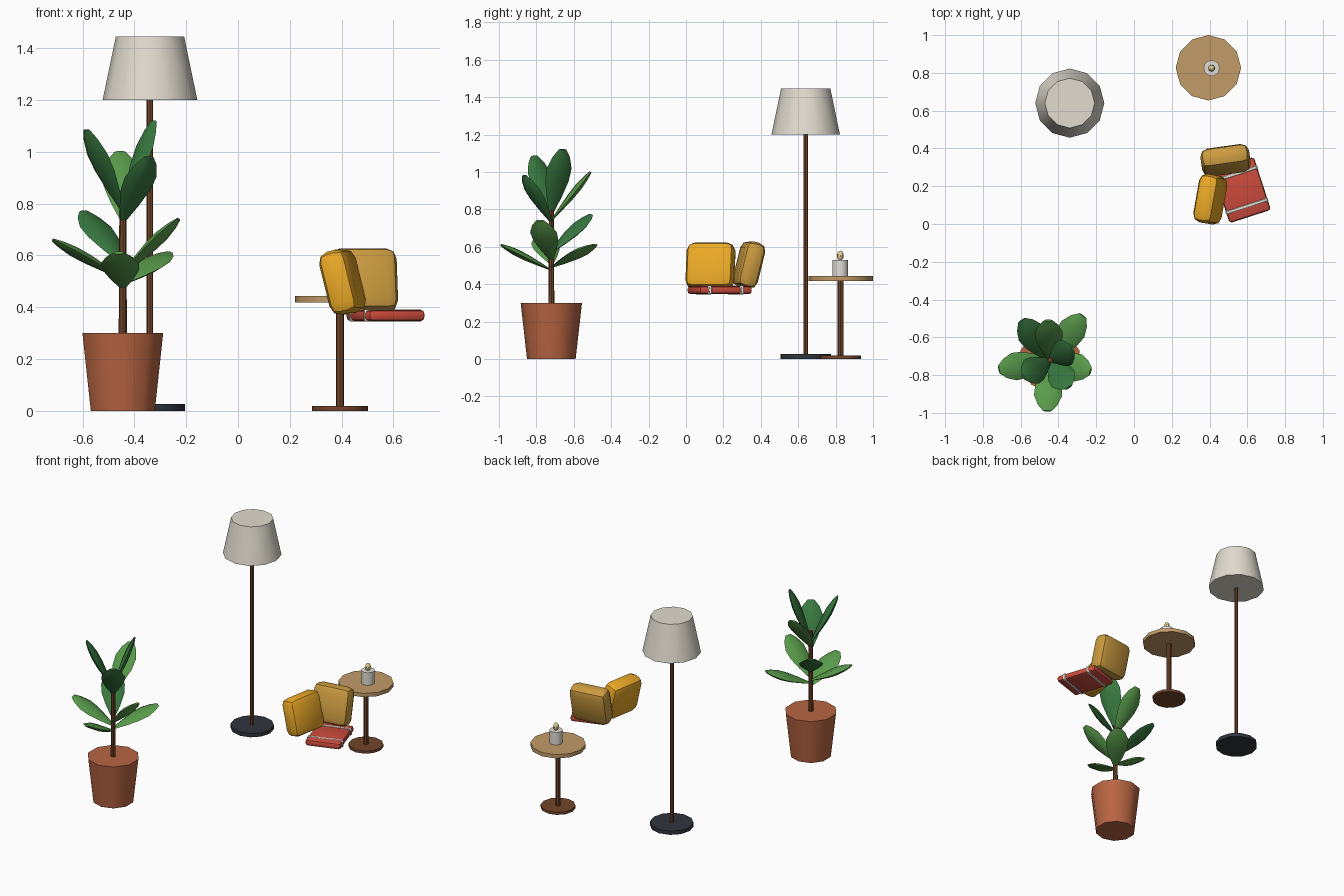
import bpy, bmesh
from math import radians, cos, sin, pi
from mathutils import Vector

if "Cube" in bpy.data.objects:
    bpy.data.objects.remove(bpy.data.objects["Cube"])

def mat(name, r, g, b):
    m = bpy.data.materials.new(name)
    m.diffuse_color = (r, g, b, 1)
    m.use_nodes = True
    m.node_tree.nodes["Principled BSDF"].inputs["Base Color"].default_value = m.diffuse_color
    return m

TERRACOTTA = mat("terracotta", .48, .13, .055)
BROWN = mat("dark_wood", .17, .06, .022)
TAN = mat("light_wood", .54, .33, .14)
LINEN = mat("linen", .76, .72, .63)
IRON = mat("iron", .03, .035, .045)
YELLOW = mat("yellow", .83, .40, .02)
GOLD = mat("gold", .60, .33, .05)
RED = mat("red", .60, .07, .045)
CREAM = mat("cream", .75, .73, .66)
FLAME = mat("flame", .80, .65, .30)
LIGHT_GREEN = mat("light_green", .10, .33, .07)
DARK_GREEN = mat("dark_green", .04, .19, .05)

def finish(name, m, angle=40):
    o = bpy.context.object
    o.name = name
    o.data.materials.append(m)
    bpy.ops.object.shade_smooth_by_angle(angle=radians(angle))
    return o

def cone(name, m, xy, z0, z1, r0, r1, sides=12):
    bpy.ops.mesh.primitive_cone_add(vertices=sides, radius1=r0, radius2=r1, depth=z1 - z0,
                                    location=(xy[0], xy[1], (z0 + z1) / 2))
    return finish(name, m)

def soft_box(name, m, loc, size, rot, bevel, segments=2):
    bpy.ops.mesh.primitive_cube_add(size=1)
    o = bpy.context.object
    for v in o.data.vertices:
        v.co = Vector(a * b for a, b in zip(v.co, size))
    o.location = loc
    o.rotation_euler = [radians(a) for a in rot]
    b = o.modifiers.new("soft_edges", 'BEVEL')
    b.width, b.segments = bevel, segments
    bpy.ops.object.modifier_apply(modifier=b.name)
    return finish(name, m)

# Leaf: six-sided loft from base to tip, widest past the middle
PROFILE = [(0, .012), (.25, .045), (.5, .07), (.7, .074), (.88, .052), (1, .022)]

def leaf(name, m, base, tip):
    base, tip = Vector(base), Vector(tip)
    along = tip - base
    side = Vector((-along.y, along.x, 0)).normalized()
    up = along.normalized().cross(side)
    bm = bmesh.new()
    rings = []
    for t, w in PROFILE:
        c = base + along * t
        rings.append([bm.verts.new(c + side * w * cos(k * pi / 3) + up * w * .28 * sin(k * pi / 3))
                      for k in range(6)])
    for a, b in zip(rings, rings[1:]):
        for k in range(6):
            bm.faces.new((a[k], a[(k + 1) % 6], b[(k + 1) % 6], b[k]))
    bm.faces.new(rings[0])
    bm.faces.new(rings[-1])
    bmesh.ops.recalc_face_normals(bm, faces=bm.faces)
    me = bpy.data.meshes.new(name)
    bm.to_mesh(me)
    bm.free()
    o = bpy.data.objects.new(name, me)
    bpy.context.collection.objects.link(o)
    bpy.ops.object.select_all(action='DESELECT')
    o.select_set(True)
    bpy.context.view_layer.objects.active = o
    finish(name, m, 30)

# Potted plant
P = (-.445, -.72)
cone("plant_pot", TERRACOTTA, P, 0, .30, .13, .164, 10)
cone("plant_stem", BROWN, P, .29, .85, .016, .013, 8)
# base height, then tip position
LEAVES = [
    (.475, (-.46, -.99, .61), LIGHT_GREEN), (.49, (-.27, -.485, .61), LIGHT_GREEN),
    (.51, (-.715, -.77, .66), LIGHT_GREEN), (.53, (-.23, -.78, .74), LIGHT_GREEN),
    (.57, (-.595, -.51, .77), DARK_GREEN), (.74, (-.455, -.51, 1.0), LIGHT_GREEN),
    (.73, (-.345, -.865, .98), DARK_GREEN), (.77, (-.585, -.81, 1.085), DARK_GREEN),
    (.78, (-.325, -.66, 1.12), DARK_GREEN),
]
for i, (z, tip, m) in enumerate(LEAVES):
    leaf(f"leaf_{i + 1}", m, (P[0], P[1], z), tip)

# Floor lamp
L = (-.34, .64)
cone("lamp_base", IRON, L, 0, .026, .136, .136)
cone("lamp_pole", BROWN, L, .02, 1.21, .0125, .0125, 8)
cone("lamp_shade", LINEN, L, 1.20, 1.445, .183, .132)

# Side table with candle
T = (.394, .827)
cone("table_base", BROWN, T, 0, .018, .109, .109)
cone("table_leg", BROWN, T, .015, .42, .016, .016, 8)
cone("table_top", TAN, T, .418, .444, .173, .173)
C = (.411, .825)
cone("candle", CREAM, C, .444, .53, .042, .042)
bpy.ops.mesh.primitive_uv_sphere_add(segments=8, ring_count=6, radius=1, location=(*C, .552))
bpy.context.object.scale = (.018, .018, .027)
finish("candle_flame", FLAME)

# Cushions
soft_box("yellow_cushion", YELLOW, (.404, .131, .497), (.115, .26, .25), (0, -14, -10), .042)
soft_box("gold_cushion", GOLD, (.485, .337, .503), (.26, .113, .25), (-14, 0, 8), .042)

# Folded blanket with two stripes
B = Vector((.57, .18, .368))
soft_box("blanket", RED, B, (.23, .295, .042), (0, 0, 18), .015)
for name, d in (("front_stripe", -.09), ("back_stripe", .09)):
    a = radians(18)
    soft_box(name, CREAM, B + Vector((-sin(a), cos(a), 0)) * d,
             (.235, .024, .047), (0, 0, 18), .006, 1)
